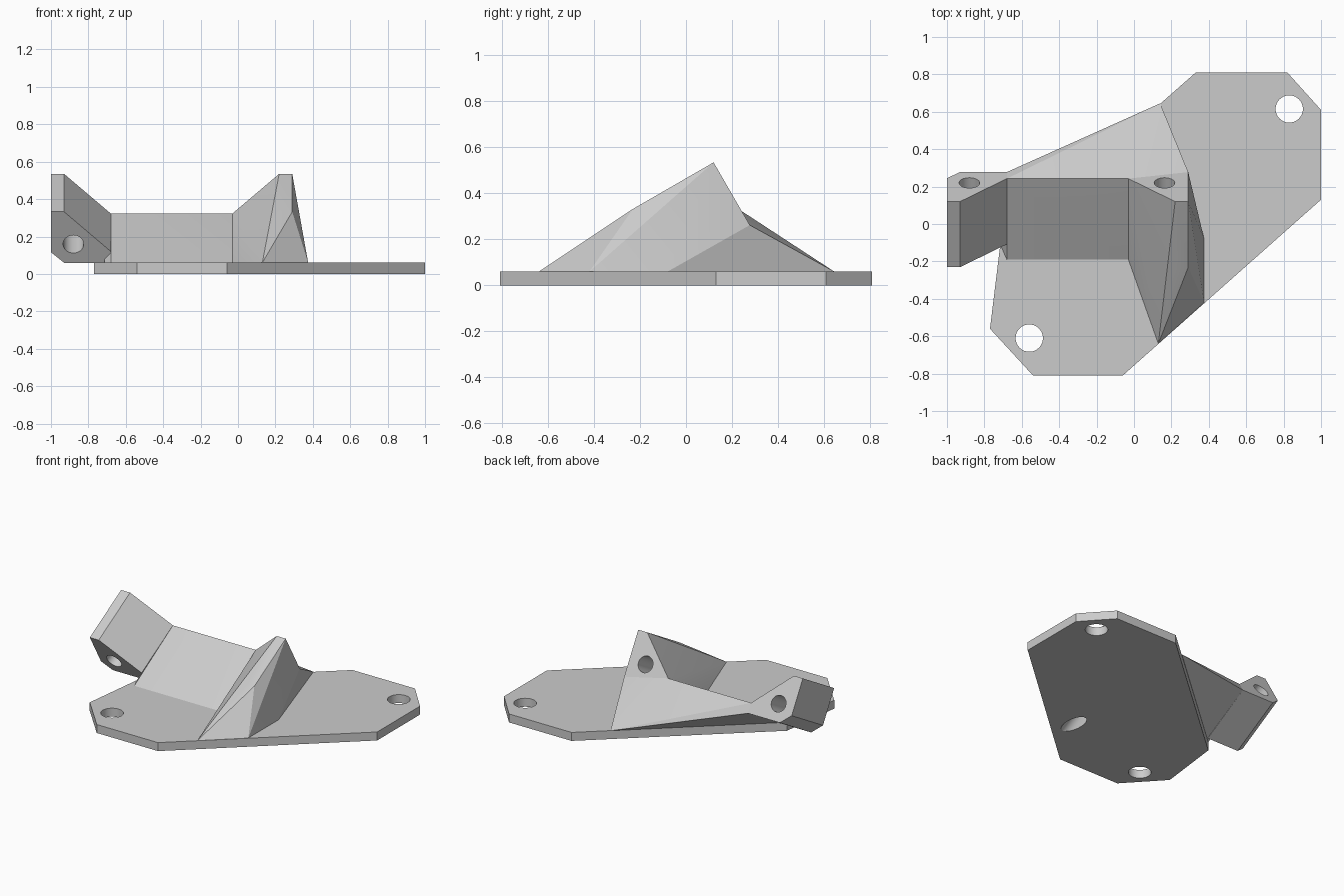
import bpy, bmesh
from math import radians, sin, cos, pi
from mathutils import Vector, Matrix

old = bpy.data.objects.get("Cube")
if old:
    bpy.data.objects.remove(old)

grey = bpy.data.materials.new("light_grey")
grey.use_nodes = True
grey.diffuse_color = (0.6, 0.6, 0.6, 1)
grey.node_tree.nodes["Principled BSDF"].inputs["Base Color"].default_value = (0.6, 0.6, 0.6, 1)

PLATE = 0.06                                  # plate thickness
TILT = radians(30)                            # slope of the mount
ALONG = Vector((0, cos(TILT), sin(TILT)))     # direction the mount faces
DOWN = Vector((0, sin(TILT), -cos(TILT)))     # down its back face
TOP = Vector((0, 0.12, 0.535))                # top edge of the back face


def tilted(x, down, forward=0.0):
    """Point on the tilted mount, measured from its top back edge."""
    return TOP + DOWN * down - ALONG * forward + Vector((x, 0, 0))


def on_plate(x, y):
    return Vector((x, y, PLATE))


def finish(name, bm):
    bmesh.ops.recalc_face_normals(bm, faces=bm.faces)
    mesh = bpy.data.meshes.new(name)
    bm.to_mesh(mesh)
    bm.free()
    mesh.materials.append(grey)
    obj = bpy.data.objects.new(name, mesh)
    bpy.context.collection.objects.link(obj)
    return obj


def prism(name, points, offset):
    bm = bmesh.new()
    face = bm.faces.new([bm.verts.new(p) for p in points])
    extruded = bmesh.ops.extrude_face_region(bm, geom=[face], use_keep_orig=True)
    moved = [g for g in extruded["geom"] if isinstance(g, bmesh.types.BMVert)]
    bmesh.ops.translate(bm, verts=moved, vec=offset)
    return finish(name, bm)


def hull(name, points):
    bm = bmesh.new()
    for p in points:
        bm.verts.new(p)
    result = bmesh.ops.convex_hull(bm, input=bm.verts)
    loose = [g for g in result["geom_interior"] if isinstance(g, bmesh.types.BMVert)]
    bmesh.ops.delete(bm, geom=loose, context="VERTS")
    bmesh.ops.dissolve_limit(bm, angle_limit=radians(1), verts=bm.verts, edges=bm.edges)
    return finish(name, bm)


def drill(name, centre, axis, radius, length):
    ring = []
    turn = Vector((0, 0, 1)).rotation_difference(axis).to_matrix()
    for i in range(40):
        a = 2 * pi * i / 40
        ring.append(centre - axis * length / 2 + turn @ Vector((cos(a), sin(a), 0)) * radius)
    cutter = prism(name, ring, axis * length)
    cutter.hide_render = True
    return cutter


# Base plate
outline = [(0.33, 0.81), (0.82, 0.81), (1, 0.61), (1, 0.13),
           (-0.06, -0.81), (-0.54, -0.81), (-0.77, -0.56), (-0.715, -0.11)]
base_plate = prism("base_plate", [(x, y, 0) for x, y in outline], Vector((0, 0, PLATE)))

# Overhanging ear with a chamfered lower corner
ear = [(-1, 0), (-0.93, 0), (-0.68, 0.245), (-0.68, 0.315), (-0.93, 0.315), (-1, 0.25)]
outer_ear = prism("outer_ear", [tilted(x, d) for x, d in ear], ALONG * -0.405)

# Sloping channel floor and the gussets that carry it
channel = hull("channel_floor", [
    tilted(-0.68, 0.245), tilted(-0.03, 0.245), tilted(-0.68, 0.315), tilted(0.29, 0.315),
    on_plate(-0.68, -0.19), on_plate(-0.03, -0.19), on_plate(-0.715, -0.11),
    on_plate(0.14, 0.645), on_plate(0.375, -0.08)])

# Inner ear, flaring out to the plate
inner_ear = hull("inner_ear", [
    tilted(0.22, 0), tilted(0.29, 0), tilted(0.22, 0, 0.405), tilted(0.29, 0, 0.405),
    tilted(-0.03, 0.245), tilted(-0.03, 0.315), tilted(0.29, 0.315),
    on_plate(-0.03, -0.19), on_plate(0.13, -0.64), on_plate(0.375, -0.42),
    on_plate(0.375, -0.08)])

# Bolt holes through the plate and screw holes along the slope
cutters = [drill("bolt_cutter", Vector((x, y, 0)), Vector((0, 0, 1)), 0.073, 0.4)
           for x, y in [(0.83, 0.615), (-0.56, -0.61)]]
cutters += [drill("screw_cutter", tilted(x, 0.2), ALONG, 0.055, 2.4)
            for x in (-0.88, 0.163)]

parts = [base_plate, outer_ear, channel, inner_ear]
for part in parts:
    bpy.context.view_layer.objects.active = part
    for cutter in cutters:
        mod = part.modifiers.new("hole", "BOOLEAN")
        mod.operation = "DIFFERENCE"
        mod.solver = "EXACT"
        mod.object = cutter
        bpy.ops.object.modifier_apply(modifier=mod.name)

for cutter in cutters:
    bpy.data.objects.remove(cutter)

# Smooth hole walls, crisp edges
bpy.ops.object.select_all(action="DESELECT")
for part in parts:
    part.select_set(True)
bpy.ops.object.shade_smooth_by_angle(angle=radians(20))
